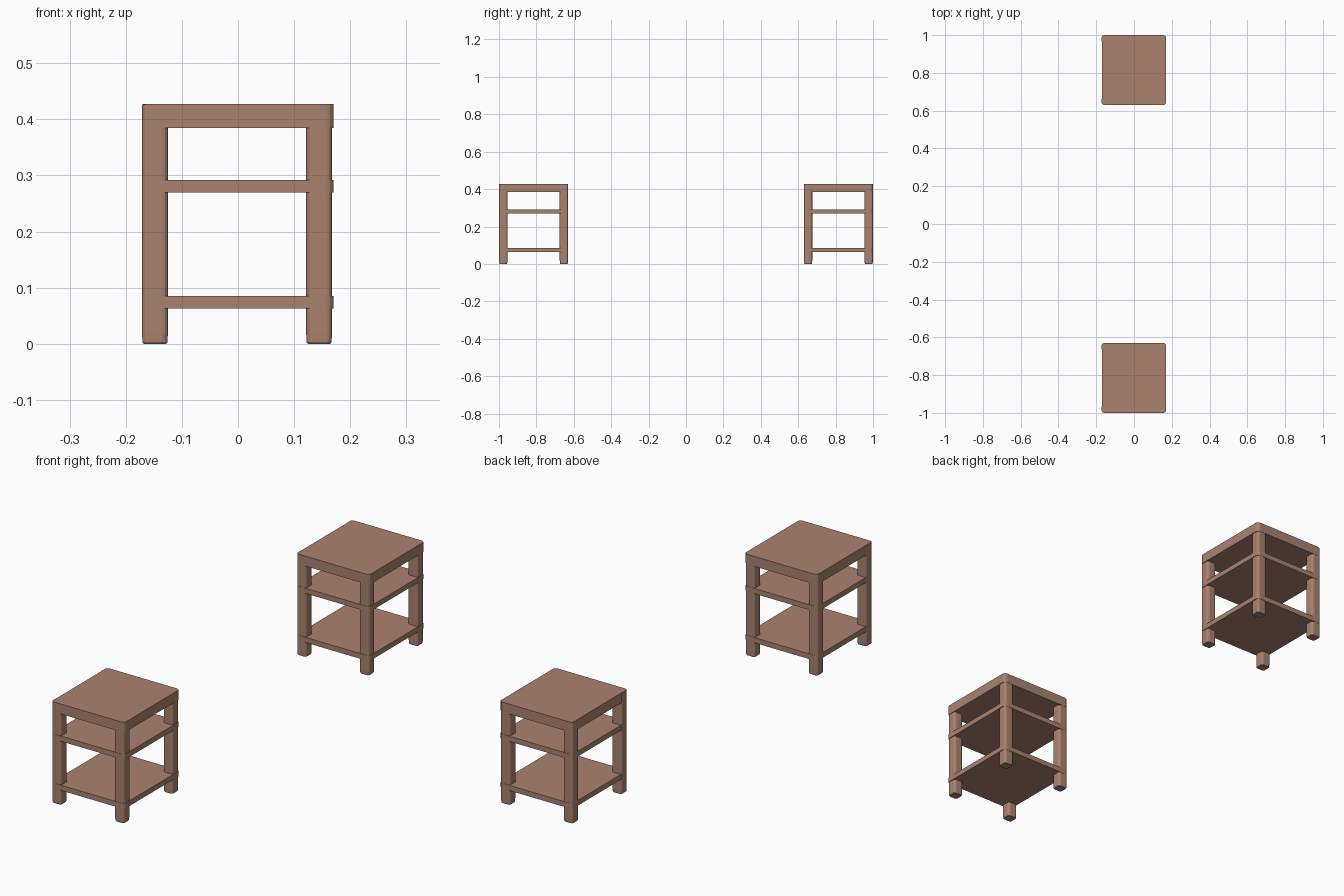
import bpy, bmesh, math

if "Cube" in bpy.data.objects:
    bpy.data.objects.remove(bpy.data.objects["Cube"])

wood = bpy.data.materials.new("wood")
wood.diffuse_color = (0.40, 0.225, 0.16, 1)
wood.use_nodes = True
wood.node_tree.nodes["Principled BSDF"].inputs["Base Color"].default_value = wood.diffuse_color


def rounded_rect(x0, x1, y0, y1, r, seg, inset=0.0):
    """Counter-clockwise outline of a rectangle with rounded corners."""
    corners = [(x1 - r, y1 - r), (x0 + r, y1 - r), (x0 + r, y0 + r), (x1 - r, y0 + r)]
    pts = []
    for i, (cx, cy) in enumerate(corners):
        for k in range(seg + 1):
            a = math.pi / 2 * (i + k / seg)
            pts.append((cx + (r - inset) * math.cos(a), cy + (r - inset) * math.sin(a)))
    return pts


def loft(name, layers):
    """Solid through a stack of (outline, z) layers, bottom to top."""
    bm = bmesh.new()
    rings = [[bm.verts.new((x, y, z)) for x, y in pts] for pts, z in layers]
    n = len(rings[0])
    for a, b in zip(rings, rings[1:]):
        for i in range(n):
            j = (i + 1) % n
            bm.faces.new((a[i], a[j], b[j], b[i]))
    bm.faces.new(rings[0][::-1])
    bm.faces.new(rings[-1])
    mesh = bpy.data.meshes.new(name)
    bm.to_mesh(mesh)
    bm.free()
    mesh.materials.append(wood)
    obj = bpy.data.objects.new(name, mesh)
    bpy.context.collection.objects.link(obj)
    return obj


def slab(name, yc, z0, z1):
    outline = rounded_rect(-0.169, 0.17, yc - 0.185, yc + 0.185, 0.014, 3)
    loft(name, [(outline, z0), (outline, z1)])


def leg(name, x0, y0):
    box = (x0, x0 + 0.046, y0, y0 + 0.044)
    full = rounded_rect(*box, 0.011, 3)
    mid = rounded_rect(*box, 0.011, 3, 0.0008)
    foot = rounded_rect(*box, 0.011, 3, 0.003)
    loft(name, [(foot, 0.0), (mid, 0.003), (full, 0.018), (full, 0.4262)])


# two matching side tables
for side, yc in (("front", -0.815), ("back", 0.815)):
    # top and two shelves
    slab(side + "_table_top", yc, 0.385, 0.427)
    slab(side + "_table_middle_shelf", yc, 0.270, 0.292)
    slab(side + "_table_lower_shelf", yc, 0.063, 0.085)
    # four legs, poking slightly through the rounded slab corners
    for lx, x0 in (("left", -0.171), ("right", 0.1215)):
        for ly, y0 in (("front", yc - 0.184), ("rear", yc + 0.140)):
            leg(f"{side}_table_{ly}_{lx}_leg", x0, y0)
